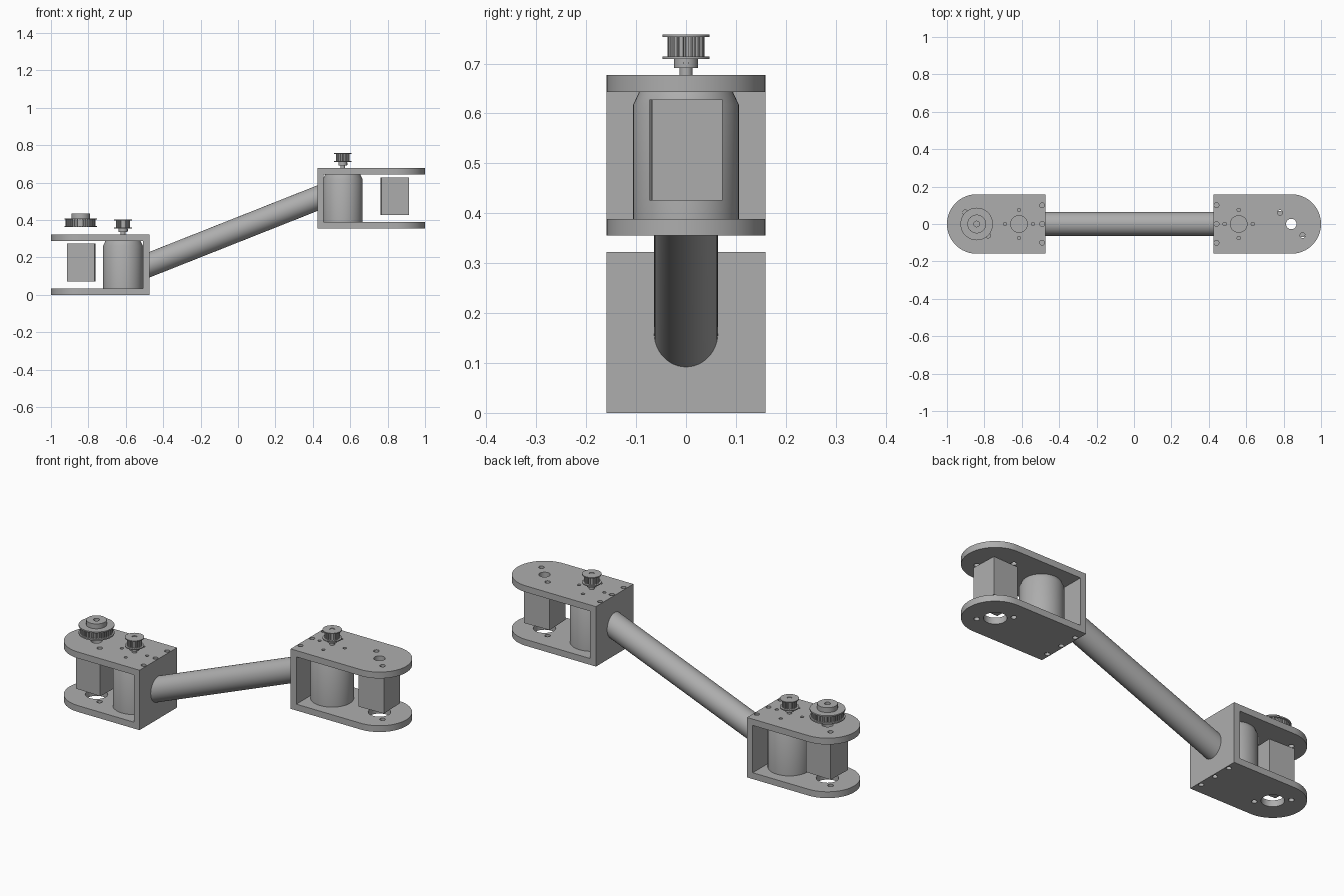
import bpy, bmesh
from math import cos, sin, pi, radians
from mathutils import Matrix

if "Cube" in bpy.data.objects:
    bpy.data.objects.remove(bpy.data.objects["Cube"])

grey = bpy.data.materials.new("machined_grey")
grey.use_nodes = True
COLOUR = (0.42, 0.42, 0.42, 1)
grey.diffuse_color = COLOUR
grey.node_tree.nodes["Principled BSDF"].inputs["Base Color"].default_value = COLOUR


def circle(r, z, n=48, x=0, y=0):
    return [(x + r * cos(2 * pi * i / n), y + r * sin(2 * pi * i / n), z) for i in range(n)]


def add_loft(bm, rings):
    """Skin a stack of equal point rings and cap both ends."""
    loops = [[bm.verts.new(p) for p in ring] for ring in rings]
    n = len(loops[0])
    for a, b in zip(loops, loops[1:]):
        for i in range(n):
            j = (i + 1) % n
            bm.faces.new((a[i], a[j], b[j], b[i]))
    bm.faces.new(loops[0][::-1])
    bm.faces.new(loops[-1])


def finish(name, bm, matrix=None):
    bmesh.ops.recalc_face_normals(bm, faces=bm.faces)
    mesh = bpy.data.meshes.new(name)
    bm.to_mesh(mesh)
    bm.free()
    if matrix:
        mesh.transform(matrix)
    mesh.materials.append(grey)
    obj = bpy.data.objects.new(name, mesh)
    bpy.context.collection.objects.link(obj)
    return obj


def smooth(obj):
    bpy.ops.object.select_all(action='DESELECT')
    obj.select_set(True)
    bpy.context.view_layer.objects.active = obj
    bpy.ops.object.shade_smooth_by_angle(angle=radians(30))


def lathe(name, profile, x=0, z=0, n=48):
    bm = bmesh.new()
    add_loft(bm, [circle(r, h, n) for r, h in profile])
    obj = finish(name, bm, Matrix.Translation((x, 0, z)))
    smooth(obj)
    return obj


def box(name, size, centre, turn=0):
    bm = bmesh.new()
    bmesh.ops.create_cube(bm, size=1)
    m = (Matrix.Translation(centre) @ Matrix.Rotation(turn, 4, 'Z')
         @ Matrix.Diagonal((*size, 1)))
    return finish(name, bm, m)


def cut(obj, cutter):
    mod = obj.modifiers.new("cut", 'BOOLEAN')
    mod.operation, mod.solver, mod.object = 'DIFFERENCE', 'EXACT', cutter
    bpy.context.view_layer.objects.active = obj
    bpy.ops.object.modifier_apply(modifier=mod.name)
    bpy.data.objects.remove(cutter)


def teeth(name, r, depth, count, x, z0, z1):
    """Toothed belt drum."""
    ring = []
    for i in range(count):
        for k, rad in ((0, r), (0.5, r), (0.6, r - depth), (0.9, r - depth)):
            a = 2 * pi * (i + k) / count
            ring.append((x + rad * cos(a), rad * sin(a)))
    bm = bmesh.new()
    add_loft(bm, [[(px, py, z) for px, py in ring] for z in (z0, z1)])
    return finish(name, bm)


HEIGHT, PLATE, HALF, PIVOT = 0.322, 0.034, 0.159, 0.841


def bracket(name, side, back, motor_x, base):
    """U-shaped bracket: two round-ended plates joined by a wall."""
    arc = [(side * (PIVOT + HALF * cos(a)), HALF * sin(a))
           for a in (-pi / 2 + pi * i / 32 for i in range(33))]
    outline = [(back, -HALF)] + arc + [(back, HALF)]
    top = base + HEIGHT
    bm = bmesh.new()
    add_loft(bm, [[(x, y, z) for x, y in outline] for z in (base, top)])
    body = finish(name, bm)

    # open space between the plates
    inner = back + side * PLATE
    cut(body, box("slot_cutter", (1, 1, HEIGHT - 2 * PLATE),
                  (inner + side * 0.5, 0, base + HEIGHT / 2)))

    # pivot, motor and wall screw holes
    bm = bmesh.new()

    def hole(x, y, r, z0, z1, n=20):
        add_loft(bm, [circle(r, z, n, x, y) for z in (z0, z1)])

    upper, lower = (top - 0.05, top + 0.02), (base - 0.02, base + 0.05)
    pivot = side * PIVOT
    hole(pivot, 0, 0.028, *upper, 32)
    hole(pivot, 0, 0.055, *lower, 32)
    for d in (-0.061, 0.061):
        for span in (upper, lower):
            hole(pivot + d, -d, 0.014, *span)
    for dx, dy in ((0.075, 0), (-0.075, 0), (0, 0.075), (0, -0.075)):
        hole(motor_x + dx, dy, 0.009, *upper, 16)
    for y in (-0.1, 0, 0.1):
        x = back + side * 0.017
        hole(x, y, 0.013, top - 0.03, top + 0.02)
        hole(x, y, 0.013, base - 0.02, base + 0.03)
    cut(body, finish("hole_cutter", bm))
    smooth(body)


def joint(label, side, back, motor_x, base):
    bracket(label + "_bracket", side, back, motor_x, base)
    top = base + HEIGHT

    # motor body with tapered shoulder, and its shaft
    lathe(label + "_motor", [(0.106, PLATE), (0.106, 0.262), (0.094, HEIGHT - PLATE)],
          motor_x, base)
    lathe(label + "_motor_shaft", [(0.013, -0.04), (0.013, 0.03)], motor_x, top, 24)

    # small drive pulley
    lathe(label + "_pulley_hub", [(0.024, 0.014), (0.024, 0.034)], motor_x, top, 32)
    teeth(label + "_pulley_teeth", 0.037, 0.006, 18, motor_x, top + 0.034, top + 0.077)
    lathe(label + "_pulley_lower_flange", [(0.047, 0.032), (0.047, 0.037)], motor_x, top)
    lathe(label + "_pulley_upper_flange",
          [(0.047, 0.076), (0.047, 0.081), (0.013, 0.081), (0.013, 0.078)], motor_x, top)
    bm = bmesh.new()
    add_loft(bm, [circle(0.006, z, 16) for z in (0.015, 0.026)])
    finish(label + "_set_screw", bm, Matrix.Translation((motor_x, 0, top + 0.024))
           @ Matrix.Rotation(pi / 2, 4, 'Y'))

    # bored square block on the pivot axis
    block = box(label + "_pivot_block", (0.148, 0.142, 0.202),
                (side * (PIVOT - 0.002), 0, base + 0.172), side * radians(2))
    cut(block, lathe("bore_cutter", [(0.029, 0), (0.029, 0.4)], side * PIVOT, base))
    smooth(block)


joint("lower", -1, -0.474, -0.615, 0)
joint("upper", 1, 0.424, 0.56, 0.355)

# large driven pulley on the lower pivot
px = -PIVOT
teeth("large_pulley_teeth", 0.08, 0.007, 36, px, 0.366, 0.406)
for tag, z in (("lower", 0.362), ("upper", 0.402)):
    lathe("large_pulley_" + tag + "_flange", [(0.087, z), (0.087, z + 0.007)], px)
lathe("large_pulley_hub",
      [(0.05, 0.405), (0.05, 0.435), (0.015, 0.435), (0.015, 0.415)], px)

# slanted round arm, its ends lying flat against the two bracket walls
bm = bmesh.new()
add_loft(bm, [[(x, 0.064 * cos(2 * pi * i / 48), z + 0.0685 * sin(2 * pi * i / 48))
               for i in range(48)] for x, z in ((-0.478, 0.159), (0.428, 0.518))])
smooth(finish("arm_tube", bm))
